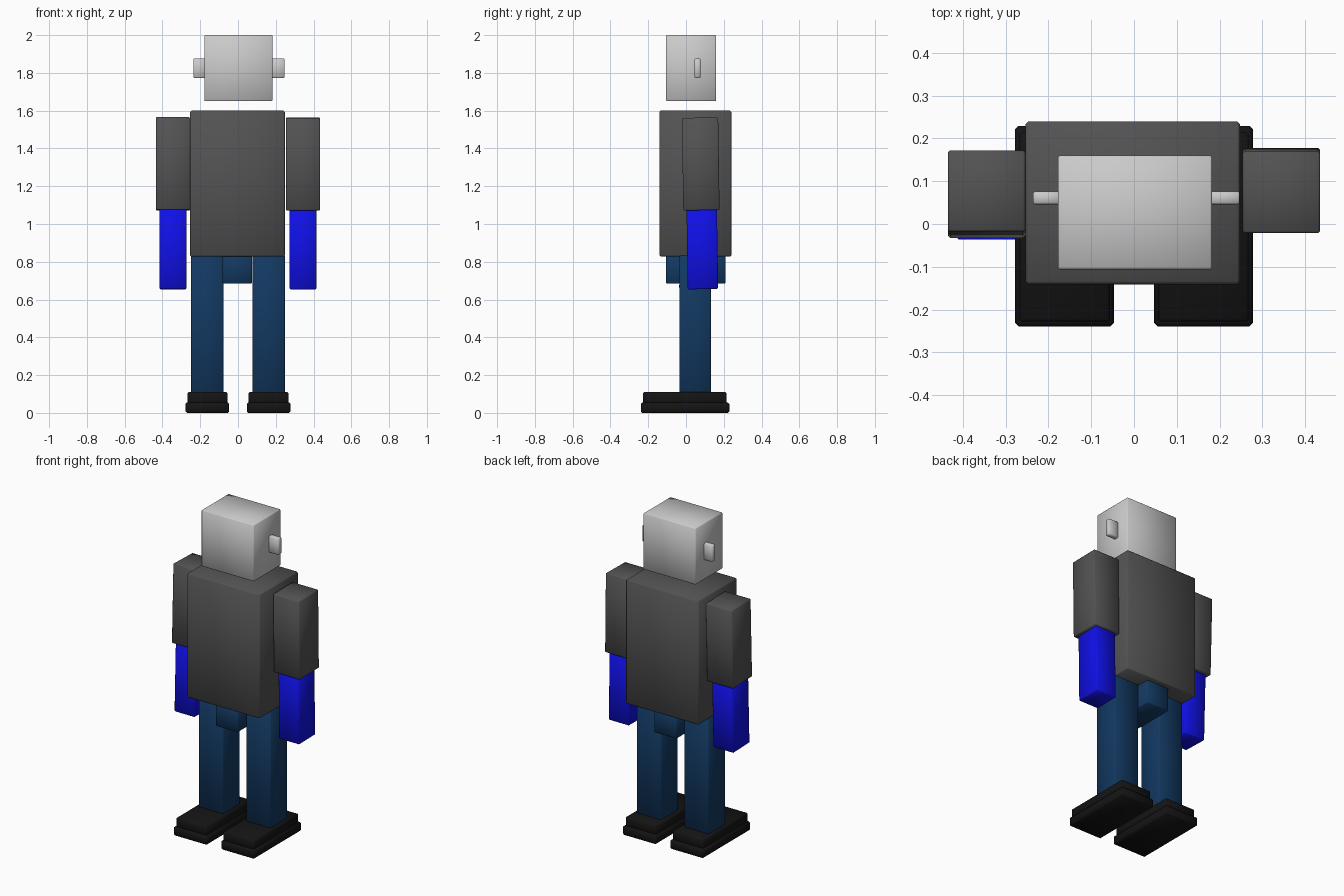
import bpy
import bmesh
from mathutils import Matrix, Vector

if "Cube" in bpy.data.objects:
    bpy.data.objects.remove(bpy.data.objects["Cube"])


def material(name, rgb):
    m = bpy.data.materials.new(name)
    m.diffuse_color = (*rgb, 1)
    m.use_nodes = True
    m.node_tree.nodes["Principled BSDF"].inputs["Base Color"].default_value = m.diffuse_color
    return m


shirt = material("dark_grey", (0.085, 0.085, 0.085))
blue = material("blue", (0.005, 0.005, 0.8))
navy = material("navy", (0.006, 0.04, 0.12))
black = material("black", (0.007, 0.007, 0.007))


def box(name, x, y, z, mat=None, bevel=0.005, tilt=0.0):
    """Softened block between the given ranges, tilted about its own x axis."""
    lo, hi = Vector((x[0], y[0], z[0])), Vector((x[1], y[1], z[1]))
    bm = bmesh.new()
    bmesh.ops.create_cube(bm, size=1, matrix=Matrix.Diagonal((*(hi - lo), 1)))
    bmesh.ops.bevel(bm, geom=bm.edges[:], offset=bevel, segments=1,
                    affect='EDGES')
    for f in bm.faces:
        f.smooth = True
    me = bpy.data.meshes.new(name)
    bm.to_mesh(me)
    bm.free()
    ob = bpy.data.objects.new(name, me)
    ob.location = (lo + hi) / 2
    ob.rotation_euler.x = tilt
    bpy.context.collection.objects.link(ob)
    if mat:
        me.materials.append(mat)
    return ob


def span(side, a, b):
    return sorted((side * a, side * b))


# Head and torso
box("head", (-0.178, 0.182), (-0.106, 0.160), (1.65, 2.0), bevel=0.004)
box("torso", (-0.254, 0.248), (-0.141, 0.240), (0.828, 1.60), shirt, 0.007)
box("pelvis", (-0.081, 0.075), (-0.107, 0.208), (0.684, 0.835), navy)

# Ears, arms, legs and shoes on both sides
for side, label in ((-1, "left"), (1, "right")):
    ear_x = (-0.236, -0.170) if side < 0 else (0.174, 0.247)
    box(label + "_ear", ear_x, (0.046, 0.076), (1.773, 1.876), bevel=0.004)

    # The arms swing slightly in opposite directions
    tilt = -0.03 if side < 0 else 0.015
    upper_y = (-0.025, 0.165) if side < 0 else (-0.018, 0.174)
    fore_y = (-0.030, 0.132) if side < 0 else (0.006, 0.167)
    box(label + "_upper_arm", span(side, 0.254, 0.435), upper_y,
        (1.073, 1.563), shirt, 0.005, tilt)
    box(label + "_forearm", span(side, 0.273, 0.415), fore_y,
        (0.655, 1.08), blue, 0.006, tilt)

    box(label + "_leg", span(side, 0.078, 0.248), (-0.034, 0.132),
        (0.10, 0.835), navy)
    box(label + "_shoe_upper", span(side, 0.056, 0.268), (-0.228, 0.214),
        (0.045, 0.11), black, 0.006)
    box(label + "_shoe_sole", span(side, 0.047, 0.278), (-0.239, 0.229),
        (0.0, 0.056), black, 0.008)
